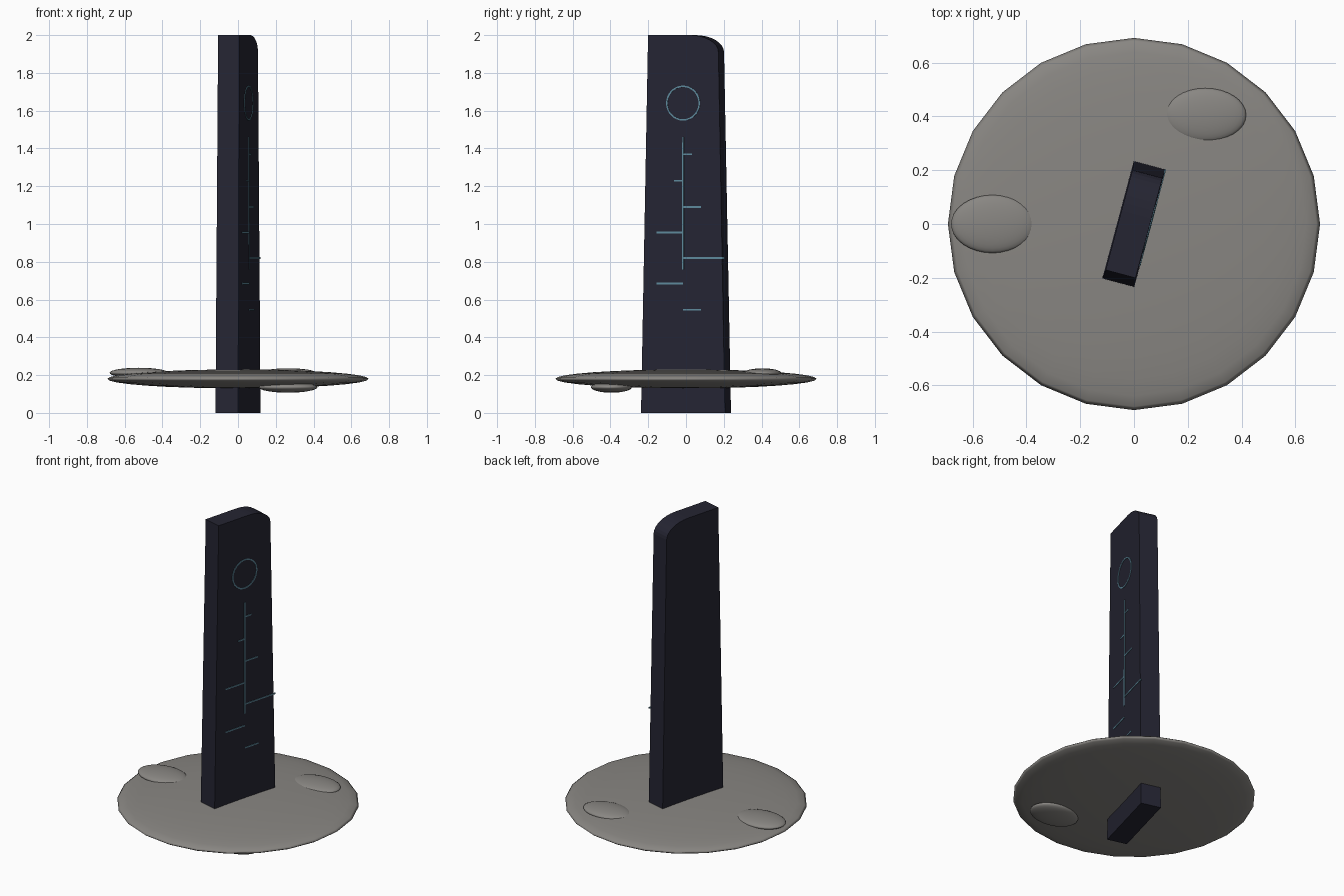
import bpy, bmesh, math
from mathutils import Matrix

cube = bpy.data.objects.get("Cube")
if cube:
    bpy.data.objects.remove(cube, do_unlink=True)

TURN = Matrix.Rotation(math.radians(-15), 4, 'Z')


def material(name, rgb):
    m = bpy.data.materials.new(name)
    m.use_nodes = True
    m.diffuse_color = (*rgb, 1)
    bsdf = m.node_tree.nodes["Principled BSDF"]
    bsdf.inputs["Base Color"].default_value = (*rgb, 1)
    bsdf.inputs["Roughness"].default_value = 0.8
    return m


stone = material("grey stone", (0.25, 0.24, 0.225))
slate = material("dark slate", (0.018, 0.018, 0.032))
glow = material("pale blue line", (0.11, 0.25, 0.33))


def finish(bm, name, mat, smooth=False):
    bmesh.ops.recalc_face_normals(bm, faces=bm.faces)
    mesh = bpy.data.meshes.new(name)
    bm.to_mesh(mesh)
    bm.free()
    mesh.materials.append(mat)
    for p in mesh.polygons:
        p.use_smooth = smooth
    ob = bpy.data.objects.new(name, mesh)
    bpy.context.collection.objects.link(ob)
    return ob


def half_width(z):
    """Half thickness of the tapering slab at height z."""
    return 0.062 - 0.00225 * z


# Tapering slab with one rounded top corner
profile = [(-0.23, 0), (0.23, 0)]
for i in range(9):
    a = math.pi / 2 * i / 8
    profile.append((0.035 + 0.158 * math.cos(a), 1.91 + 0.09 * math.sin(a)))
profile.append((-0.1925, 2))

bm = bmesh.new()
sides = [[bm.verts.new((s * half_width(z), y, z)) for y, z in profile] for s in (-1, 1)]
for ring in sides:
    bm.faces.new(ring)
for i in range(len(profile)):
    j = (i + 1) % len(profile)
    bm.faces.new((sides[0][i], sides[0][j], sides[1][j], sides[1][i]))
bm.transform(TURN)
finish(bm, "slab", slate)


# Thin lines laid on the slab's broad face
def on_face(bm, name):
    for v in bm.verts:
        v.co.x += half_width(v.co.z)
    bm.transform(TURN)
    finish(bm, name, glow)


def line(name, y0, y1, z0, z1):
    bm = bmesh.new()
    bmesh.ops.create_cube(bm, size=1)
    bm.transform(Matrix.Translation((0, (y0 + y1) / 2, (z0 + z1) / 2))
                 @ Matrix.Diagonal((0.006, y1 - y0, z1 - z0, 1)))
    on_face(bm, name)


T = 0.004
line("centre_line", -T, T, 0.76, 1.46)
ticks = [(1.37, 0.05), (1.23, -0.05), (1.09, 0.098), (0.955, -0.145),
         (0.82, 0.227), (0.685, -0.145), (0.545, 0.098)]
for i, (z, reach) in enumerate(ticks):
    line(f"tick_{i + 1}", min(0, reach), max(0, reach), z - T, z + T)

# Ring emblem above the centre line
bm = bmesh.new()
N = 32
loops = []
for r, x in ((0.085, -0.003), (0.085, 0.003), (0.093, 0.003), (0.093, -0.003)):
    loops.append([bm.verts.new((x, r * math.cos(math.tau * i / N),
                                1.64 + r * math.sin(math.tau * i / N))) for i in range(N)])
for a, b in zip(loops, loops[1:] + loops[:1]):
    for i in range(N):
        j = (i + 1) % N
        bm.faces.new((a[i], a[j], b[j], b[i]))
on_face(bm, "ring")


# Flattened stone disc and the pebbles set into it
def ellipsoid(name, centre, radii, segments, rings):
    bm = bmesh.new()
    bmesh.ops.create_uvsphere(bm, u_segments=segments, v_segments=rings, radius=1)
    bm.transform(Matrix.Translation(centre) @ Matrix.Diagonal((*radii, 1)))
    finish(bm, name, stone, smooth=True)


ellipsoid("disc", (0, 0, 0.18), (0.692, 0.692, 0.05), 24, 16)
ellipsoid("pebble_right", (-0.525, 0, 0.212), (0.155, 0.108, 0.027), 32, 16)
ellipsoid("pebble_back", (0.265, 0.405, 0.21), (0.152, 0.1, 0.026), 32, 16)
ellipsoid("pebble_under", (0.265, -0.395, 0.136), (0.155, 0.108, 0.029), 32, 16)
